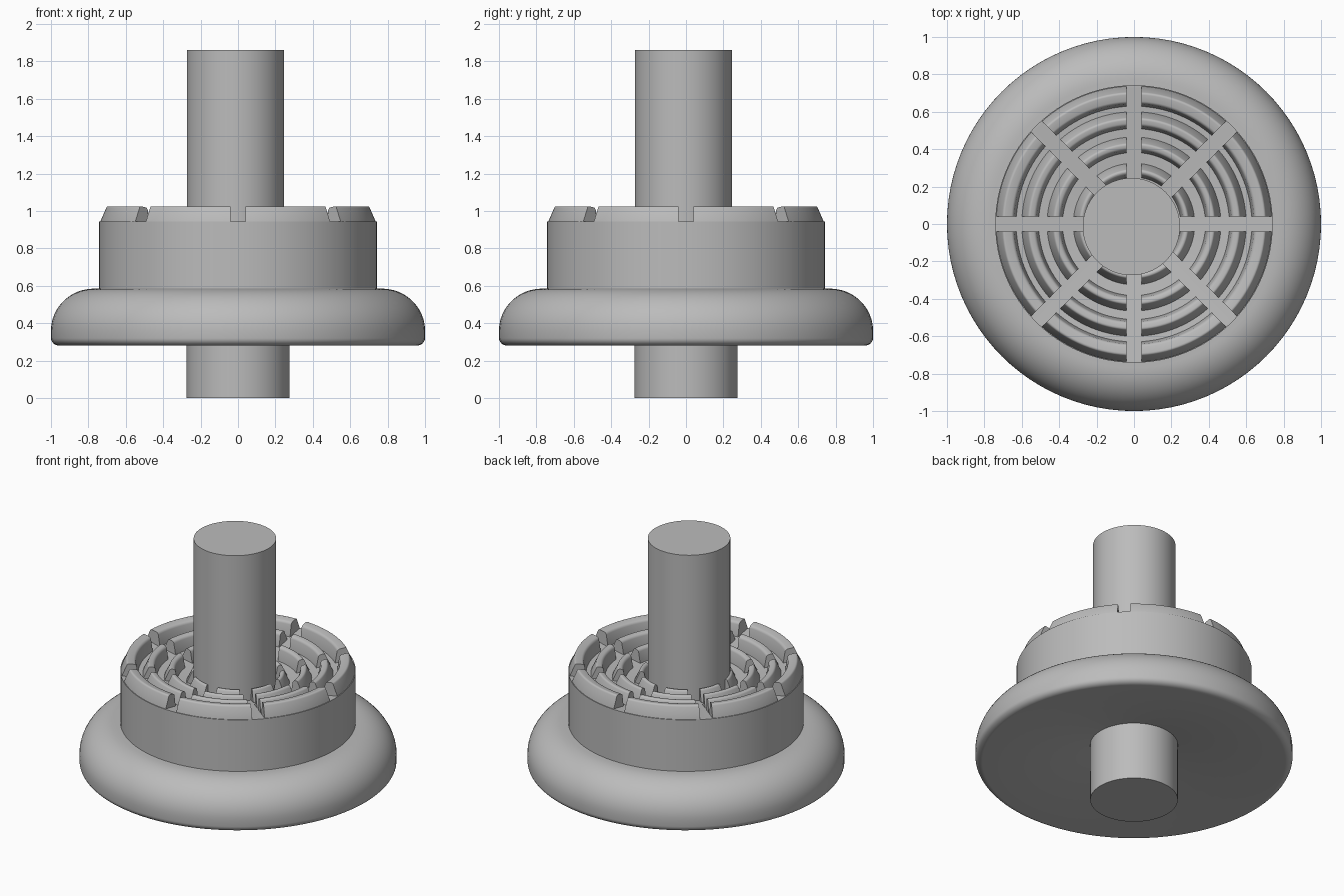
import bpy, bmesh, math
from mathutils import Vector

if "Cube" in bpy.data.objects:
    bpy.data.objects.remove(bpy.data.objects["Cube"])

grey = bpy.data.materials.new("stone grey")
grey.diffuse_color = (0.5, 0.5, 0.5, 1)
grey.use_nodes = True
grey.node_tree.nodes["Principled BSDF"].inputs["Base Color"].default_value = grey.diffuse_color


def finish(name, bm, angle=35):
    bmesh.ops.recalc_face_normals(bm, faces=bm.faces)
    mesh = bpy.data.meshes.new(name)
    bm.to_mesh(mesh)
    bm.free()
    obj = bpy.data.objects.new(name, mesh)
    bpy.context.collection.objects.link(obj)
    mesh.materials.append(grey)
    bpy.ops.object.select_all(action='DESELECT')
    obj.select_set(True)
    bpy.context.view_layer.objects.active = obj
    bpy.ops.object.shade_smooth_by_angle(angle=math.radians(angle))
    return obj


def lathe(name, profile, centre=0.0, steps=96):
    """Turn an (r, z) profile that starts and ends on the axis."""
    bm = bmesh.new()
    verts = [bm.verts.new((r, 0, z)) for r, z in profile]
    edges = [bm.edges.new(pair) for pair in zip(verts, verts[1:])]
    bmesh.ops.spin(bm, geom=verts + edges, cent=(0, 0, 0), axis=(0, 0, 1),
                   angle=2 * math.pi, steps=steps, use_duplicate=False)
    bmesh.ops.remove_doubles(bm, verts=bm.verts, dist=1e-5)
    bmesh.ops.translate(bm, verts=bm.verts, vec=(centre, centre, 0))
    return finish(name, bm)


def arc(cx, cz, rx, rz, start, end, n):
    angles = [math.radians(start + (end - start) * i / n) for i in range(n + 1)]
    return [(cx + rx * math.cos(a), cz + rz * math.sin(a)) for a in angles]


# Flange with hollow conical underside and rounded shoulder
lathe("flange", [(0, 0.44), (0.275, 0.40)]
      + arc(0.955, 0.32, 0.045, 0.04, -90, 0, 6)
      + arc(0.77, 0.36, 0.23, 0.225, 0, 90, 16)
      + [(0.70, 0.585), (0, 0.585)])


# Drum with a dished top
def floor(r):
    return 0.943 - 0.2 * (0.73 - r)


lathe("drum", [(0, 0.5), (0.742, 0.5), (0.742, 0.943), (0.73, 0.943),
               (0.2, floor(0.2)), (0, floor(0.2))])

# Shafts
lathe("upper_shaft", [(0, 0.7), (0.26, 0.7), (0.26, 1.862), (0, 1.862)], -0.014)
lathe("lower_shaft", [(0, 0), (0.276, 0), (0.276, 0.45), (0, 0.45)])


# Concentric ridges, each broken by eight straight channels
def ridge_section(inner, outer, height):
    """Tapered cross-section with rounded crown, following the dished floor."""
    outline = [(inner, -0.02), (inner, 0.0)]
    outline += arc(inner + 0.028, height - 0.018, 0.016, 0.018, 165, 90, 4)
    outline += arc(outer - 0.046, height - 0.018, 0.016, 0.018, 90, 15, 4)
    outline += [(outer, 0.0), (outer, -0.02)]
    return [(r, floor(r) + h) for r, h in outline]


def ridge_ring(name, inner, outer, height, half_gap=0.04, steps=14):
    bm = bmesh.new()
    section = ridge_section(inner, outer, height)
    n = len(section)
    for k in range(8):
        rows = []
        for s in range(steps + 1):
            row = []
            for r, z in section:
                gap = math.asin(half_gap / r)
                a = k * math.pi / 4 + gap + (math.pi / 4 - 2 * gap) * s / steps
                row.append(bm.verts.new((r * math.cos(a), r * math.sin(a), z)))
            rows.append(row)
        for a, b in zip(rows, rows[1:]):
            for i in range(n):
                j = (i + 1) % n
                bm.faces.new((a[i], a[j], b[j], b[i]))
        bm.faces.new(rows[0])
        bm.faces.new(rows[-1][::-1])
    return finish(name, bm, 40)


for label, inner, outer, height in (("outer", 0.63, 0.737, 0.09),
                                    ("second", 0.51, 0.60, 0.085),
                                    ("third", 0.382, 0.465, 0.085),
                                    ("inner", 0.25, 0.325, 0.085)):
    ridge_ring(label + "_ridges", inner, outer, height)
